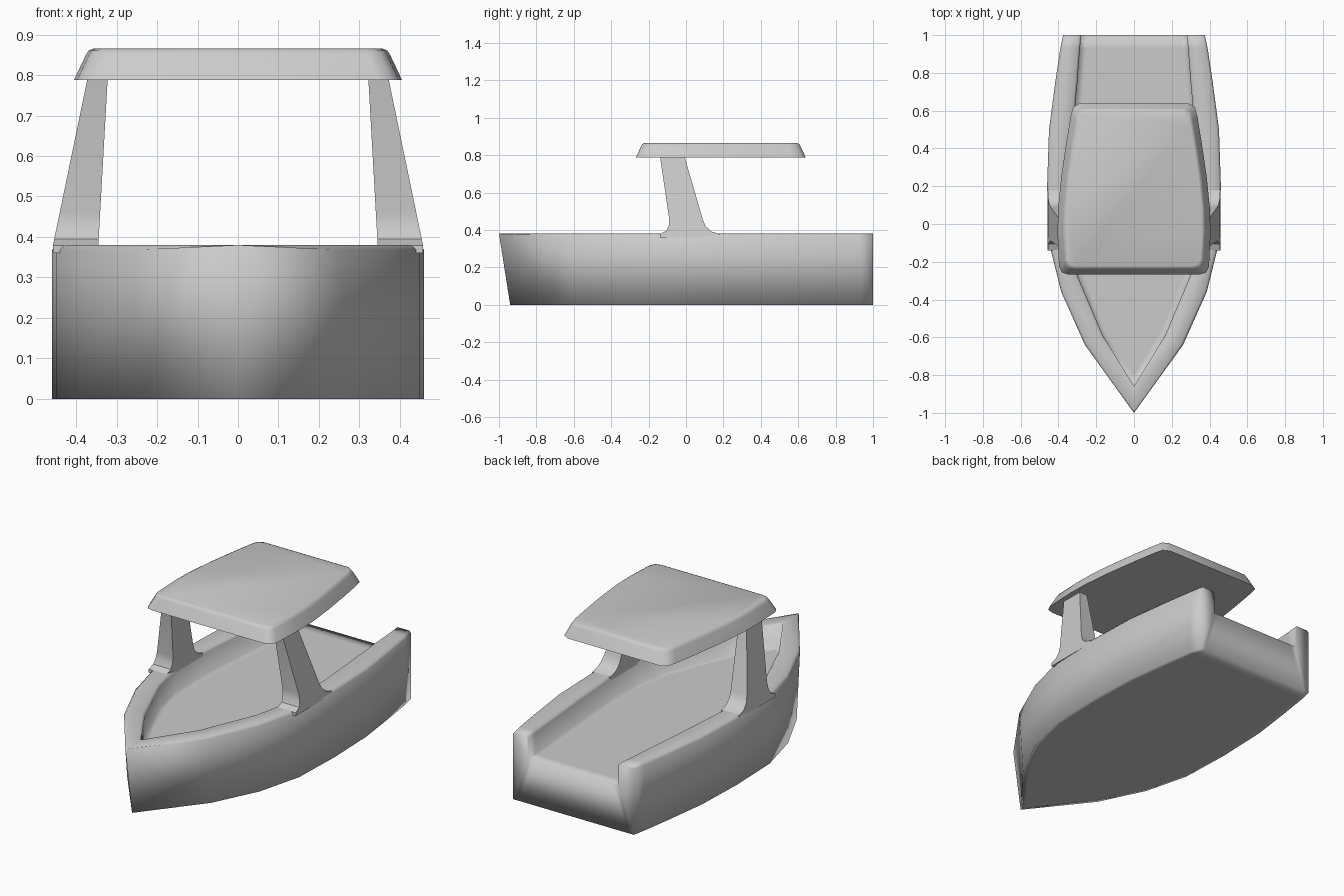
import bpy, bmesh

cube = bpy.data.objects.get("Cube")
if cube:
    bpy.data.objects.remove(cube, do_unlink=True)

GREY = (0.6, 0.6, 0.6, 1)
paint = bpy.data.materials.new("plain grey")
paint.use_nodes = True
paint.diffuse_color = GREY
paint.node_tree.nodes["Principled BSDF"].inputs["Base Color"].default_value = GREY

DECK, RAIL = 0.25, 0.38


def finish(name, bm, mirror=False):
    if mirror:
        copy = bmesh.ops.duplicate(bm, geom=bm.verts[:] + bm.edges[:] + bm.faces[:])["geom"]
        for v in copy:
            if isinstance(v, bmesh.types.BMVert):
                v.co.x *= -1
    bmesh.ops.remove_doubles(bm, verts=bm.verts, dist=0.0005)
    bmesh.ops.dissolve_degenerate(bm, edges=bm.edges, dist=0.0005)
    bmesh.ops.recalc_face_normals(bm, faces=bm.faces)
    for f in bm.faces:
        f.smooth = True
    me = bpy.data.meshes.new(name)
    bm.to_mesh(me)
    bm.free()
    me.materials.append(paint)
    ob = bpy.data.objects.new(name, me)
    bpy.context.collection.objects.link(ob)
    return ob


def smooth_by_angle(ob, angle):
    bpy.ops.object.select_all(action="DESELECT")
    ob.select_set(True)
    bpy.context.view_layer.objects.active = ob
    bpy.ops.object.shade_smooth_by_angle(angle=angle)


# Hull: outer x, outer y, inner x, inner y at each station, stern to bow
stations = [(.375, 1, .28, 1), (.39, .93, .286, .93), (.417, .75, .30, .75),
            (.45, .5, .322, .5), (.46, .2, .345, .2), (.45, -.1, .345, -.06),
            (.385, -.36, .30, -.27), (.26, -.64, .165, -.59), (0, -1, 0, -.86)]


def section(ox, oy, ix, iy):
    rake = 0.06 * max(0, (-oy - 0.3) / 0.7)
    low = oy + rake
    inset = low + rake * 0.6
    ex = max(ox - 0.03, 0)
    b = min(0.012, ox)
    return [(0, inset, 0), (ex, inset, 0), (ox, low, 0), (ox, oy, RAIL - b),
            (ox - b, oy + rake * .2, RAIL), (ix + b, iy - rake * .2, RAIL),
            (ix, iy, RAIL - b), (ix, iy, DECK), (ix * .88, iy + rake, DECK),
            (0, iy + rake, DECK)]


bm = bmesh.new()
rings = []
for s in stations:
    pts = section(*s)
    if s[0] == 0:
        pts = [(0, y, z) for _, y, z in pts]
    rings.append([bm.verts.new(p) for p in pts])
for a, b in zip(rings, rings[1:]):
    for i in range(len(a) - 1):
        bm.faces.new((a[i], a[i + 1], b[i + 1], b[i]))
# Transom: centre panel and the post that ends the rail
r = rings[0]
bm.faces.new((r[0], r[1], r[8], r[9]))
bm.faces.new((r[1], r[2], r[7], r[8]))
bm.faces.new(r[2:8])
finish("hull", bm, mirror=True)

# Roof pillars: side profile swept between a leaning inner and outer face
profile = [(-.14, .80), (-.09, .46), (-.092, .425), (-.105, .395), (-.14, .379), (-.14, .36),
           (.18, .36), (.18, .379), (.135, .392), (.105, .42), (.09, .455), (-.01, .80)]


def pillar(name, side):
    bm = bmesh.new()
    loops = []
    for low, high in ((.345, .322), (.457, .372)):
        loop = []
        for y, z in profile:
            t = max(0, (z - RAIL) / .41)
            loop.append(bm.verts.new((side * (low + (high - low) * t), y, z)))
        loops.append(loop)
    n = len(profile)
    for i in range(n):
        j = (i + 1) % n
        bm.faces.new((loops[0][i], loops[0][j], loops[1][j], loops[1][i]))
    for loop in loops:
        bm.faces.new(loop)
    smooth_by_angle(finish(name, bm), 0.7)


pillar("left_pillar", 1)
pillar("right_pillar", -1)

# Roof: rounded outline, sloping rim, small rounded top edge
half = [(.345, -.268), (.38, -.258), (.397, -.225), (.405, -.05), (.402, .08), (.385, .25),
        (.36, .42), (.335, .57), (.322, .62), (.285, .64)]
outline = half + [(-x, y) for x, y in reversed(half)]
bm = bmesh.new()
levels = []
for z, d in ((.788, 0), (.848, .028), (.86, .035), (.865, .046)):
    levels.append([bm.verts.new((x * (1 - d / .4), .186 + (y - .186) * (1 - d / .454), z))
                   for x, y in outline])
n = len(outline)
for a, b in zip(levels, levels[1:]):
    for i in range(n):
        j = (i + 1) % n
        bm.faces.new((a[i], a[j], b[j], b[i]))
bm.faces.new(levels[0])
bm.faces.new(levels[-1])
smooth_by_angle(finish("roof", bm), 0.8)
